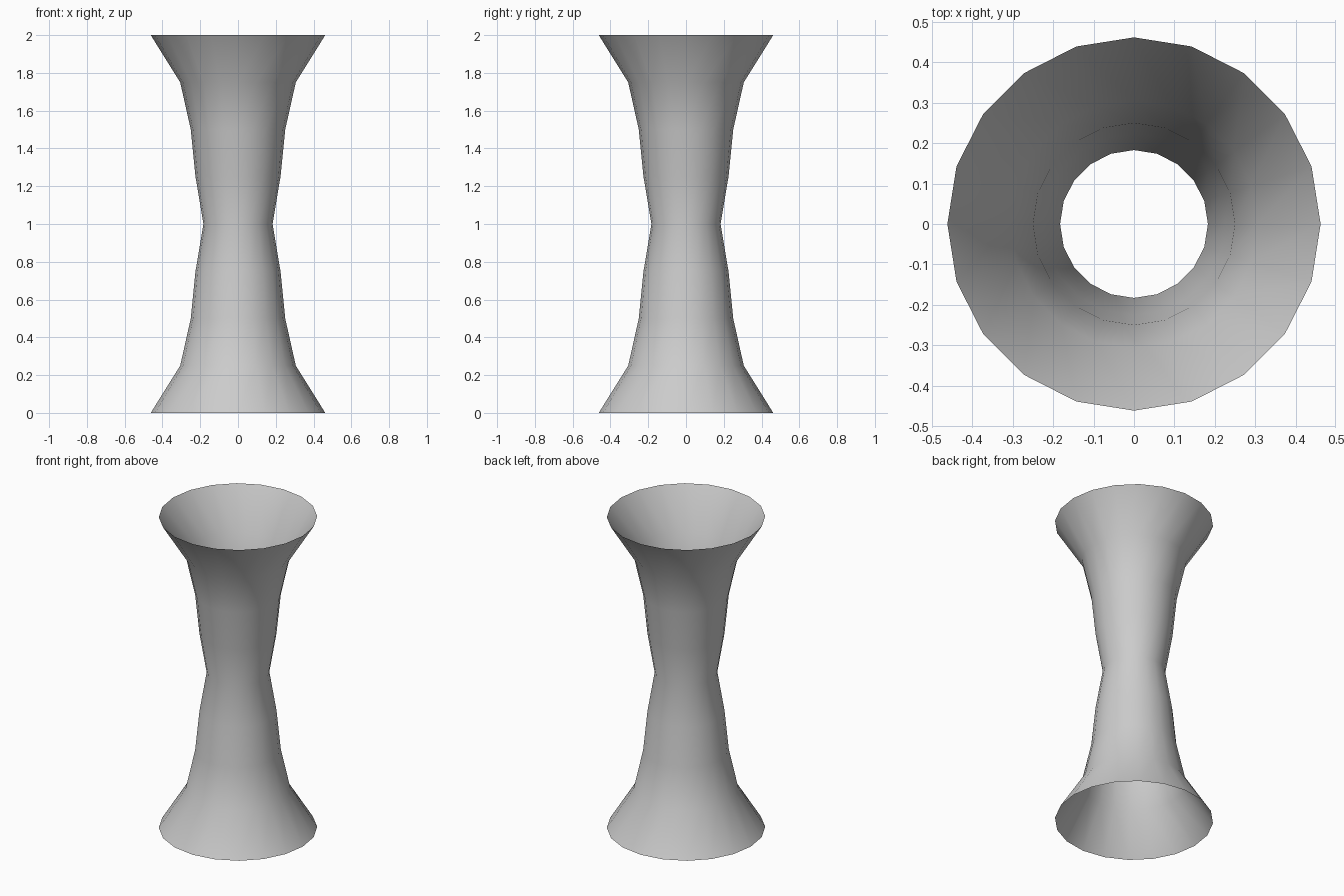
import bpy, bmesh
from math import cos, sin, tau

if "Cube" in bpy.data.objects:
    bpy.data.objects.remove(bpy.data.objects["Cube"])

SIDES = 20
# Radius of each ring from the base to the waist, mirrored to the top
half = [0.462, 0.306, 0.25, 0.225, 0.183]
radii = half + half[-2::-1]
STEP = 2.0 / (len(radii) - 1)

# Open-ended flared tube, one thin surface
bm = bmesh.new()
rings = [[bm.verts.new((r * cos(tau * i / SIDES), r * sin(tau * i / SIDES), k * STEP))
          for i in range(SIDES)] for k, r in enumerate(radii)]
for lower, upper in zip(rings, rings[1:]):
    for i in range(SIDES):
        j = (i + 1) % SIDES
        bm.faces.new((lower[i], lower[j], upper[j], upper[i])).smooth = True

mesh = bpy.data.meshes.new("flared_tube")
bm.to_mesh(mesh)
bm.free()
tube = bpy.data.objects.new("flared_tube", mesh)
bpy.context.collection.objects.link(tube)
